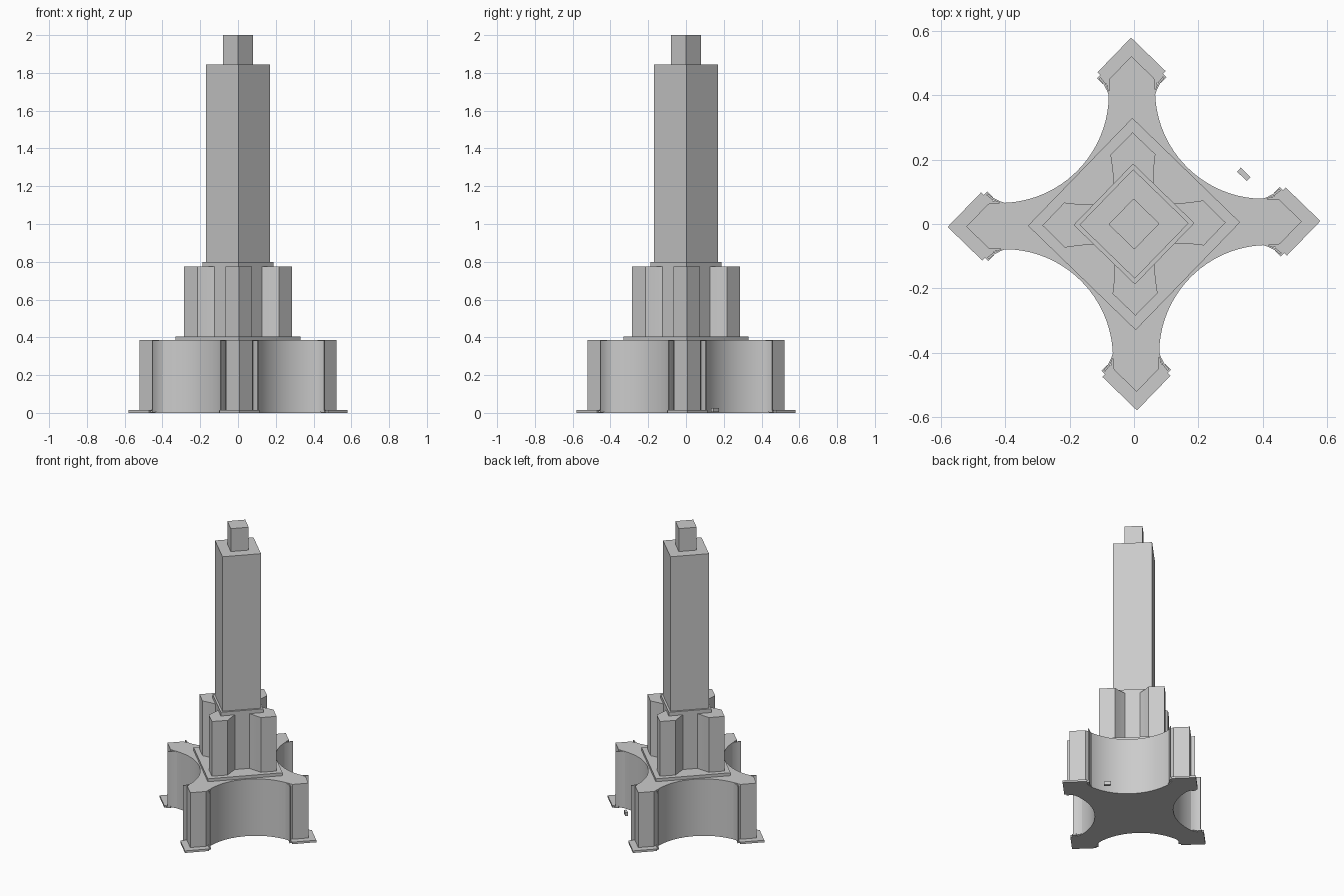
import bpy, bmesh, math

if "Cube" in bpy.data.objects:
    bpy.data.objects.remove(bpy.data.objects["Cube"])

YAW = math.radians(0.9)  # the whole tower is turned very slightly


def prism(name, outline, z0, z1, smooth=True):
    """Extrude a closed xy outline from z0 to z1."""
    bm = bmesh.new()
    face = bm.faces.new([bm.verts.new((x, y, z0)) for x, y in outline])
    ext = bmesh.ops.extrude_face_region(bm, geom=[face], use_keep_orig=True)
    for v in ext["geom"]:
        if isinstance(v, bmesh.types.BMVert):
            v.co.z = z1
    bmesh.ops.recalc_face_normals(bm, faces=bm.faces)
    me = bpy.data.meshes.new(name)
    bm.to_mesh(me)
    bm.free()
    ob = bpy.data.objects.new(name, me)
    bpy.context.collection.objects.link(ob)
    ob.rotation_euler.z = YAW
    if smooth:
        bpy.ops.object.select_all(action='DESELECT')
        ob.select_set(True)
        bpy.context.view_layer.objects.active = ob
        bpy.ops.object.shade_smooth_by_angle(angle=math.radians(25))
    return ob


def turn(points, k):
    """Rotate points clockwise by k quarter turns."""
    for _ in range(k):
        points = [(y, -x) for x, y in points]
    return points


def four_fold(half):
    """Half arm (tip to arm side, starting on +y) -> full four-armed outline."""
    quarter = half + [(y, x) for x, y in reversed(half[1:])]
    return [p for k in range(4) for p in turn(quarter, k)]


def diamond(r):
    return turn([(0, r)], 0) + turn([(0, r)], 1) + turn([(0, r)], 2) + turn([(0, r)], 3)


# Concave side of the base: half of the arc between two arms
C, R = 0.41, 0.338
arc = [(C + R * math.cos(a), C + R * math.sin(a))
       for a in (math.pi + math.pi / 4 * i / 12 for i in range(13))]


def base_outline(tip):
    # the last arc point lies on the diagonal, so it is shared by both halves
    half = tip + arc
    quarter = half + [(y, x) for x, y in reversed(half[1:-1])]
    return [p for k in range(4) for p in turn(quarter, k)]


# Foot slab and main base
prism("foot_slab", base_outline([(0, 0.58), (0.106, 0.474), (0.082, 0.45)]), 0, 0.014)
prism("base_body", base_outline([(0, 0.522), (0.07, 0.452)]), 0.004, 0.385)

# Thin flared fins and small feet beside each arm tip
fin = [(0.07, 0.395), (0.077, 0.415), (0.087, 0.435), (0.102, 0.453),
       (0.097, 0.458), (0.082, 0.439), (0.073, 0.418), (0.067, 0.4)]
foot = [(0.07, 0.44), (0.09, 0.437), (0.108, 0.455), (0.095, 0.468)]
for k in range(4):
    for side in (1, -1):
        prism("flared_fin", turn([(side * x, y) for x, y in fin], k), 0.004, 0.383)
        prism("fin_foot", turn([(side * x, y) for x, y in foot], k), 0.002, 0.012, False)

# Middle tier: plate, core and four buttresses
prism("middle_plate", diamond(0.33), 0.385, 0.405, False)
buttress = [(0, 0.285), (0.07, 0.216), (0.066, 0.185), (0.063, 0.155), (0.062, 0.12)]
outline = buttress + [(-x, y) for x, y in reversed(buttress[1:])]
for k in range(4):
    prism("buttress", turn(outline, k), 0.405, 0.775)
prism("tier_core", diamond(0.188), 0.405, 0.8, False)

# Tall shaft and cap
prism("shaft", diamond(0.17), 0.8, 1.845, False)
prism("cap", diamond(0.079), 1.845, 2.0, False)

# Small loose block near the base
prism("small_block", [(0.335, 0.17), (0.323, 0.158), (0.353, 0.128), (0.365, 0.14)],
      0.004, 0.026, False)
